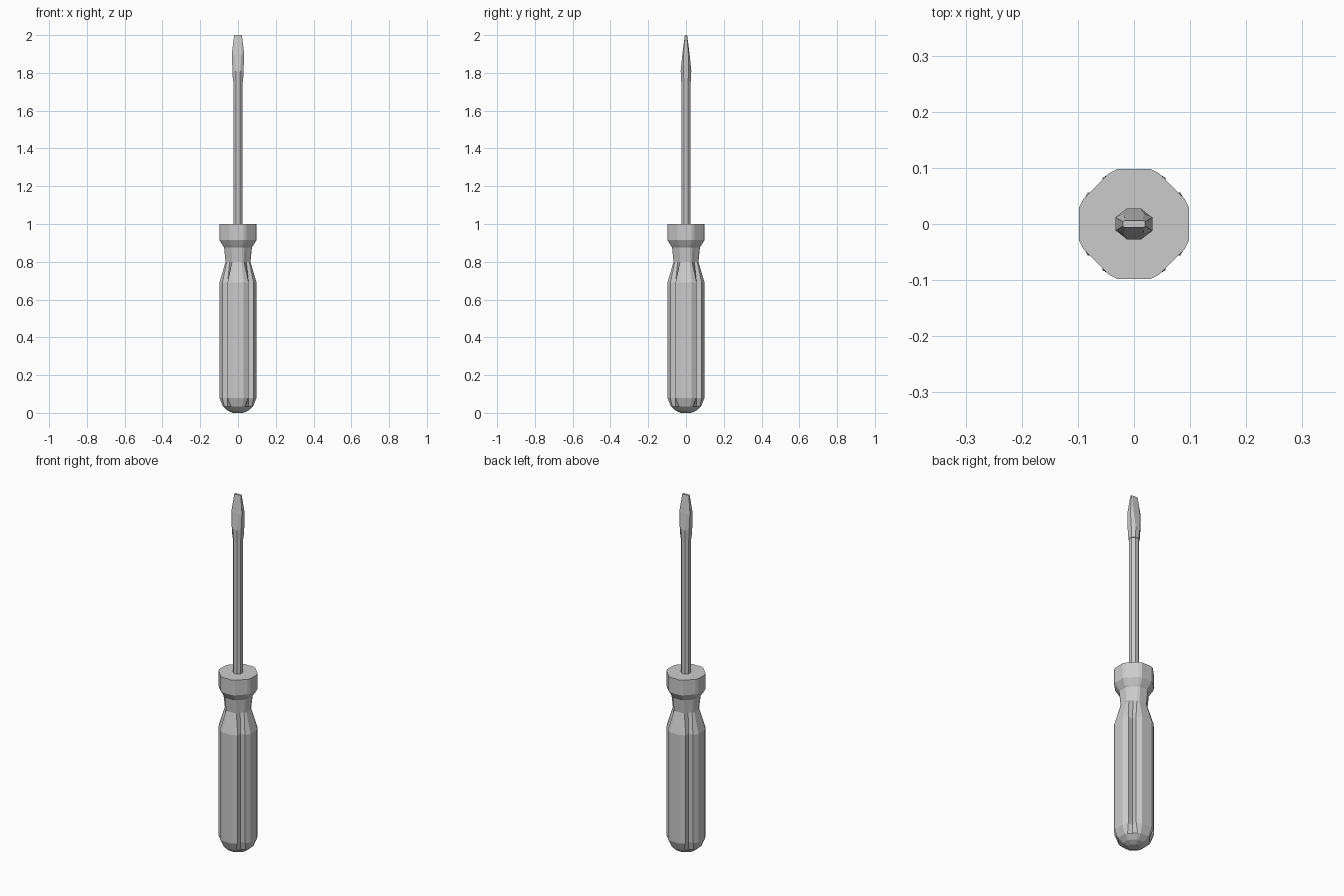
import bpy, bmesh

if "Cube" in bpy.data.objects:
    bpy.data.objects.remove(bpy.data.objects["Cube"])


def loft(name, rings):
    """Skin a stack of equal-sized rings and cap both ends, flat shaded."""
    bm = bmesh.new()
    loops = [[bm.verts.new(p) for p in ring] for ring in rings]
    n = len(loops[0])
    for a, b in zip(loops, loops[1:]):
        for i in range(n):
            j = (i + 1) % n
            bm.faces.new((a[i], a[j], b[j], b[i]))
    bm.faces.new(loops[0][::-1])
    bm.faces.new(loops[-1])
    bmesh.ops.recalc_face_normals(bm, faces=bm.faces)
    mesh = bpy.data.meshes.new(name)
    bm.to_mesh(mesh)
    bm.free()
    obj = bpy.data.objects.new(name, mesh)
    bpy.context.collection.objects.link(obj)
    return obj


PLAIN = [(1, .30), (.92, .46), (.69, .69), (.46, .92), (.30, 1)]
GROOVED = [(1, .30), (.84, .57), (.56, .56), (.57, .84), (.30, 1)]


def grip_ring(z, r, groove):
    """Rounded octagon blended towards a section with four corner grooves."""
    quarter = [(r * (p[0] + (g[0] - p[0]) * groove),
                r * (p[1] + (g[1] - p[1]) * groove))
               for p, g in zip(PLAIN, GROOVED)]
    ring = []
    for _ in range(4):
        ring += [(x, y, z) for x, y in quarter]
        quarter = [(-y, x) for x, y in quarter]
    return ring


def blade_ring(z, w, cy, cx, d):
    """Eight-sided ring: side edges at x = w, front and back edges at y = d."""
    return [(x, y, z) for x, y in
            ((w, -cy), (w, cy), (cx, d), (-cx, d),
             (-w, cy), (-w, -cy), (-cx, -d), (cx, -d))]


# Handle: domed butt, grooved grip, narrow neck
loft("handle", [grip_ring(*s) for s in (
    (0.0, .028, 0), (.012, .055, 0), (.035, .080, .1), (.08, .098, .9),
    (.10, .098, 1), (.69, .098, 1), (.80, .066, .15), (.89, .075, 0))])

# Collar at the top of the handle
loft("collar", [grip_ring(*s) for s in (
    (.875, .073, 0), (.885, .080, 0), (.915, .098, 0), (1.0, .098, 0))])

# Shaft
loft("shaft", [blade_ring(z, .024, .010, .010, .024) for z in (.98, 1.77)])

# Flat blade tip
loft("blade", [blade_ring(*s) for s in (
    (1.755, .027, .011, .011, .026), (1.81, .029, .014, .012, .028),
    (1.90, .033, .012, .018, .019), (2.0, .020, .004, .017, .006))])
